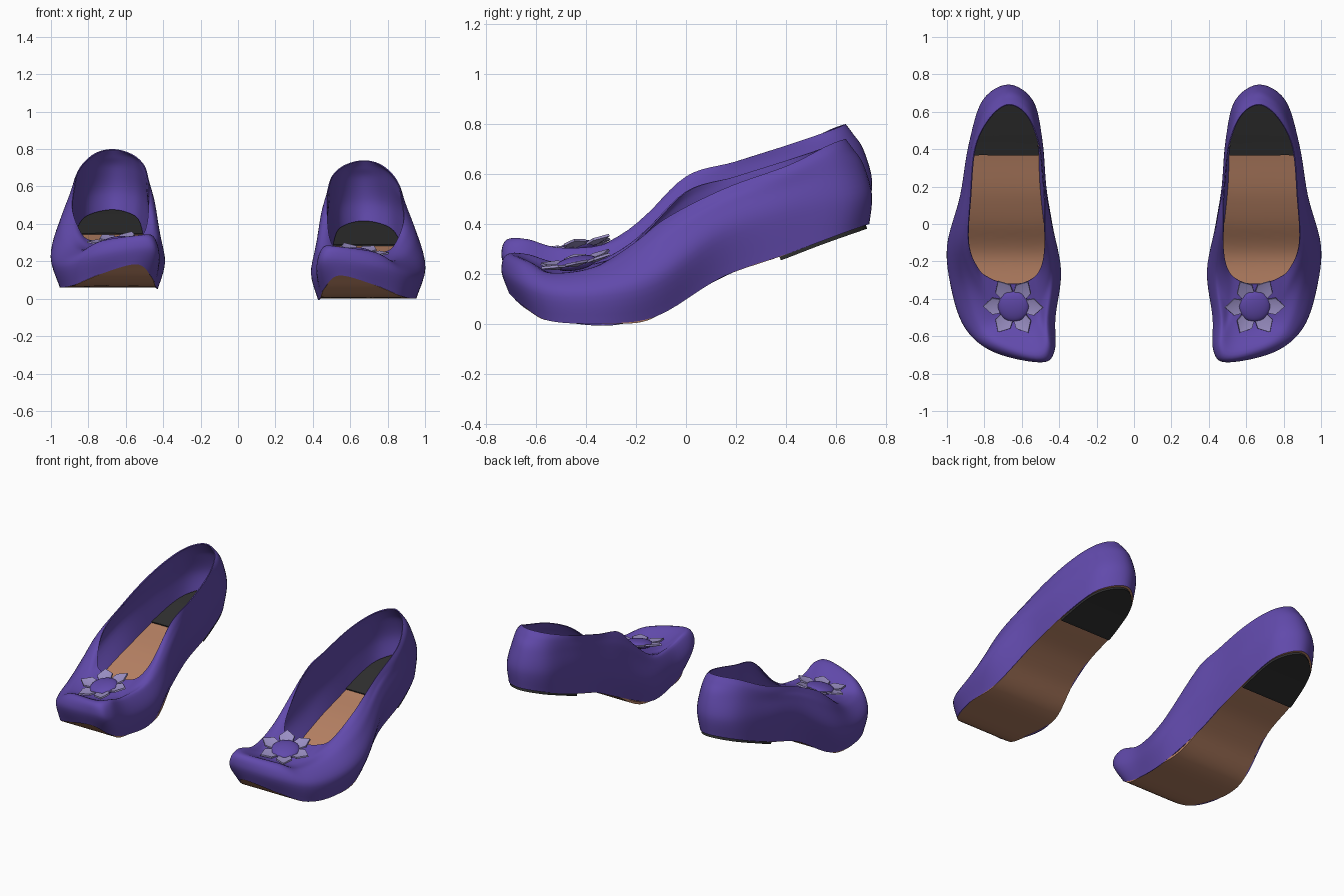
import bpy, bmesh, math
from mathutils import Vector, Matrix

cube = bpy.data.objects.get("Cube")
if cube:
    bpy.data.objects.remove(cube)


def material(name, rgb):
    m = bpy.data.materials.new(name)
    m.use_nodes = True
    m.diffuse_color = (*rgb, 1)
    m.node_tree.nodes["Principled BSDF"].inputs["Base Color"].default_value = (*rgb, 1)
    return m


PURPLE = material("purple leather", (.12, .068, .41))
TAN = material("tan sole", (.45, .21, .12))
BLACK = material("black heel pad", (.027, .027, .027))
LILAC = material("lilac petal", (.33, .28, .56))


def spline(points, steps, closed=False):
    """Smooth curve passing through every point."""
    pts = [Vector(p) for p in points]
    n = len(pts)
    pick = (lambda i: pts[i % n]) if closed else (lambda i: pts[max(0, min(n - 1, i))])
    out = []
    for i in range(n if closed else n - 1):
        a, b, c, d = (pick(i + k) for k in (-1, 0, 1, 2))
        for j in range(steps):
            t = j / steps
            out.append(b + (c - a) * t / 2 + (a * 2 - b * 5 + c * 4 - d) * t * t / 2
                       + (b * 3 - a - c * 3 + d) * t ** 3 / 2)
    return out if closed else out + [pts[-1]]


# Side profile of the sole: (y, z)
ARCH = spline([(-.76, .17), (-.7, .115), (-.62, .045), (-.55, .012), (-.4, .003), (-.2, .003),
               (-.1, .04), (0, .11), (.1, .165), (.2, .21), (.38, .27), (.55, .335), (.75, .405)], 6)


def sole_height(y):
    for a, b in zip(ARCH, ARCH[1:]):
        if y <= b.x:
            return max(0, a.y + (b.y - a.y) * (y - a.x) / (b.x - a.x))
    return ARCH[-1].y


# Rings run from the heel along the outer side to the toe and back along the inner side
SOLE = [(.67, .735), (.81, .64), (.87, .42), (.89, .15), (.94, -.12), (.95, -.35), (.88, -.55), (.73, -.655),
        (.54, -.71), (.46, -.63), (.44, -.48), (.43, -.25), (.48, 0), (.5, .2), (.51, .45), (.55, .64)]
WIDEST = [(.67, .745, .52), (.81, .66, .5), (.885, .42, .45), (.93, .15, .36),
          (1, -.12, .18), (.975, -.35, .13), (.9, -.56, .13), (.75, -.685, .18),
          (.5, -.74, .22), (.425, -.68, .18), (.42, -.5, .13), (.39, -.25, .14),
          (.44, 0, .25), (.47, .2, .36), (.49, .45, .46), (.54, .66, .5)]
SHOULDER = [(.67, .71, .64), (.8, .62, .62), (.87, .42, .55), (.91, .15, .47),
            (.96, -.12, .31), (.9, -.35, .22), (.83, -.55, .2), (.73, -.64, .25),
            (.53, -.7, .28), (.46, -.65, .28), (.46, -.5, .24), (.42, -.25, .26),
            (.44, 0, .42), (.475, .2, .5), (.5, .45, .58), (.55, .64, .62)]
VALLEY = [(.67, .67, .7), (.79, .59, .685), (.865, .41, .6), (.89, .15, .51),
          (.92, -.12, .37), (.83, -.34, .24), (.76, -.47, .2), (.68, -.52, .2),
          (.58, -.53, .215), (.53, -.5, .22), (.5, -.43, .225), (.45, -.25, .3),
          (.455, 0, .49), (.48, .2, .56), (.505, .44, .63), (.56, .61, .69)]
RIM = [(.67, .64, .74), (.77, .57, .715), (.85, .41, .635), (.875, .15, .54),
       (.885, -.1, .41), (.83, -.24, .28), (.77, -.29, .25), (.7, -.315, .245),
       (.64, -.32, .25), (.58, -.31, .255), (.52, -.27, .27), (.485, -.18, .35),
       (.475, 0, .53), (.48, .2, .59), (.505, .42, .66), (.57, .58, .715)]


def finish(name, bm, mat, thickness=0.0):
    """Turn a bmesh into a smooth object, optionally thickened inward."""
    mesh = bpy.data.meshes.new(name)
    bm.to_mesh(mesh)
    bm.free()
    ob = bpy.data.objects.new(name, mesh)
    bpy.context.collection.objects.link(ob)
    mesh.materials.append(mat)
    bpy.ops.object.select_all(action='DESELECT')
    ob.select_set(True)
    bpy.context.view_layer.objects.active = ob
    if thickness:
        mod = ob.modifiers.new("thickness", 'SOLIDIFY')
        mod.thickness, mod.offset = thickness, -1
        bpy.ops.object.modifier_apply(modifier=mod.name)
    bpy.ops.object.shade_smooth_by_angle(angle=math.radians(45))
    return ob


def grid(rows, side, lift, closed=False):
    """Skin a list of point rows; side -1 mirrors it."""
    bm = bmesh.new()
    vs = [[bm.verts.new((p.x * side, p.y, p.z + lift)) for p in row] for row in rows]
    n = len(rows[0])
    for a, b in zip(vs, vs[1:]):
        for i in range(n if closed else n - 1):
            j = (i + 1) % n
            f = bm.faces.new((a[i], b[i], b[j], a[j]))
            if side < 0:
                f.normal_flip()
    bmesh.ops.remove_doubles(bm, verts=bm.verts, dist=.0005)
    bm.normal_update()
    return bm


def sole_rows(scale, drop):
    """Rows across the sole, from outer edge to inner edge."""
    centre = Vector((.67, .38))
    ring = spline([centre + (Vector(p) - centre) * scale for p in SOLE], 6, True)
    n, rows = len(ring), []
    for i in range(n // 2 + 1):
        a, b = ring[i], ring[-i % n]
        row = [a.lerp(b, k / 8) for k in range(9)]
        rows.append([Vector((p.x, p.y, sole_height(p.y) - drop)) for p in row])
    return rows


def flower(label, side, lift):
    place = (Matrix.Translation((.645 * side, -.44, .243 + lift))
             @ Matrix.Rotation(.2, 4, 'X') @ Matrix.Rotation(.1 * side, 4, 'Y'))
    # Pointed, slightly cupped petals
    bm = bmesh.new()
    for k in range(6):
        turn = place @ Matrix.Rotation(k * math.pi / 3, 4, 'Z')
        base, mid, tip, l1, l2, r1, r2 = [bm.verts.new(turn @ Vector(p)) for p in (
            (.04, 0, 0), (.1, 0, .004), (.16, 0, .022), (.06, .034, .006),
            (.11, .045, .016), (.06, -.034, .006), (.11, -.045, .016))]
        for f in ((base, mid, l2, l1), (mid, tip, l2), (base, r1, r2, mid), (mid, r2, tip)):
            bm.faces.new(f)
    bm.normal_update()
    finish(label + "_flower_petals", bm, LILAC, .01)
    # Rounded button in the middle
    bm = bmesh.new()
    bmesh.ops.create_uvsphere(bm, u_segments=32, v_segments=16, radius=.084,
                              matrix=place @ Matrix.Diagonal((1, 1, .32, 1)))
    finish(label + "_flower_button", bm, PURPLE)


def shoe(label, side, lift):
    # Upper: skin through the rings from the sole edge to the opening
    base = [(x, y, sole_height(y)) for x, y in SOLE]
    rings = [spline(r, 6, True) for r in (base, WIDEST, SHOULDER, VALLEY, RIM)]
    columns = [spline(c, 6) for c in zip(*rings)]
    finish(label + "_upper", grid(list(zip(*columns)), side, lift, True), PURPLE, .006)
    # Sole
    finish(label + "_sole", grid(sole_rows(1, 0), side, lift), TAN, .015)
    # Heel pad, cut straight across and showing above and below the sole
    bm = grid(sole_rows(.975, .016), side, lift)
    bmesh.ops.bisect_plane(bm, geom=bm.verts[:] + bm.edges[:] + bm.faces[:],
                           plane_co=(0, .38, 0), plane_no=(0, 1, 0), clear_inner=True)
    finish(label + "_heel_pad", bm, BLACK, .038)
    flower(label, side, lift)


shoe("left_shoe", 1, 0)
shoe("right_shoe", -1, .06)
